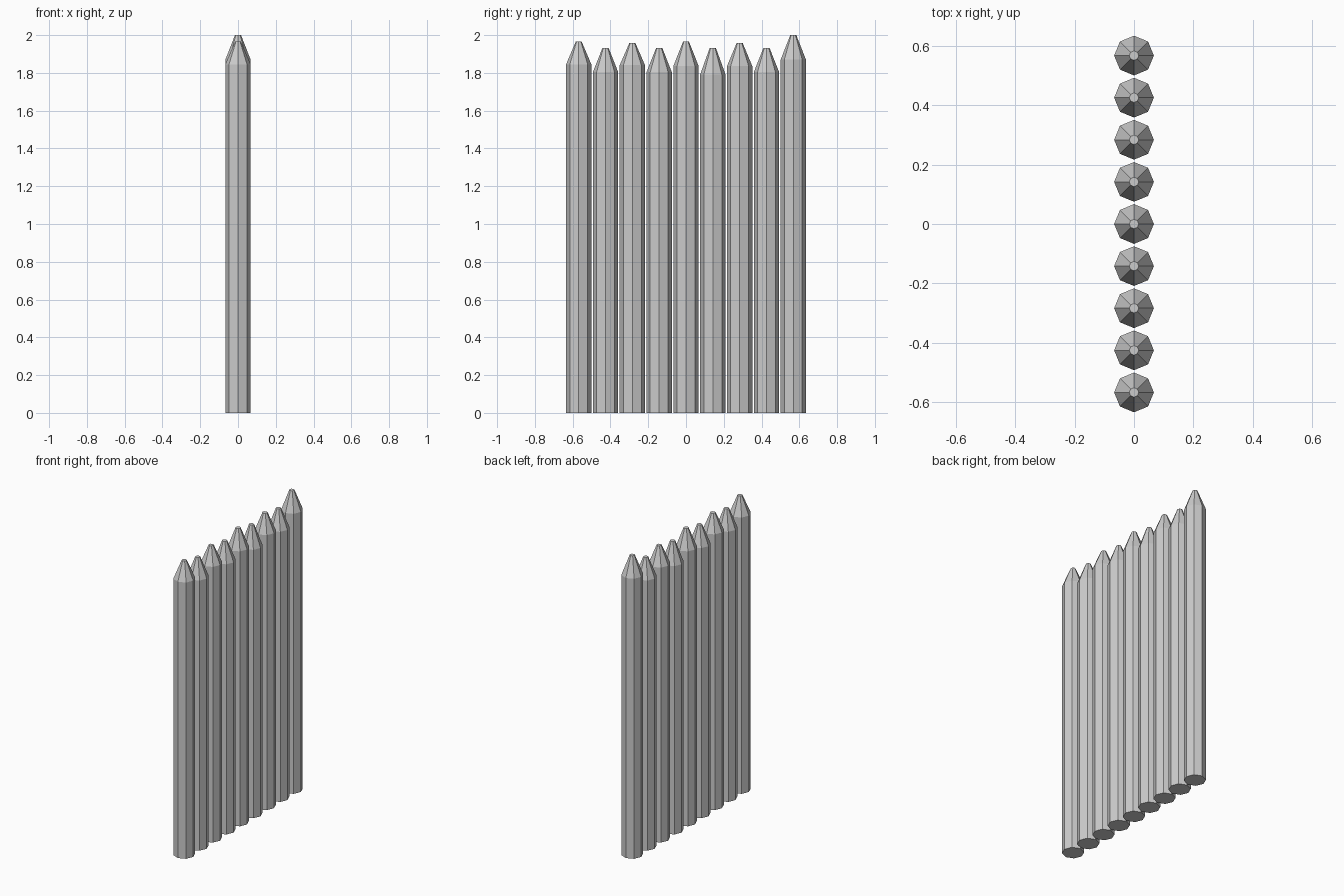
import bpy
import bmesh
import math

cube = bpy.data.objects.get("Cube")
if cube:
    bpy.data.objects.remove(cube, do_unlink=True)

SIDES = 8
RADIUS = 0.067
TIP_RADIUS = 0.016
SPACING = 0.142

# Plain grey used on every stake
grey = bpy.data.materials.new("plain grey")
grey.use_nodes = True
colour = (0.6, 0.6, 0.6, 1)
grey.diffuse_color = colour
grey.node_tree.nodes["Principled BSDF"].inputs["Base Color"].default_value = colour


def make_stake(name, y, shoulder, tip):
    """Eight-sided post with a blunt tapered point."""
    bm = bmesh.new()
    rings = []
    for radius, z in ((RADIUS, 0), (RADIUS, shoulder), (TIP_RADIUS, tip)):
        angles = [math.tau * i / SIDES for i in range(SIDES)]
        rings.append([bm.verts.new((radius * math.cos(a), radius * math.sin(a), z))
                      for a in angles])
    for low, high in zip(rings, rings[1:]):
        for i in range(SIDES):
            j = (i + 1) % SIDES
            bm.faces.new((low[i], low[j], high[j], high[i]))
    bm.faces.new(rings[0][::-1])
    bm.faces.new(rings[-1])
    mesh = bpy.data.meshes.new(name)
    bm.to_mesh(mesh)
    bm.free()
    mesh.materials.append(grey)
    stake = bpy.data.objects.new(name, mesh)
    stake.location.y = y
    bpy.context.collection.objects.link(stake)


# Shoulder and tip heights, front to back
heights = [(1.845, 1.965), (1.804, 1.933), (1.841, 1.958),
           (1.804, 1.933), (1.836, 1.965), (1.792, 1.933),
           (1.836, 1.958), (1.804, 1.933), (1.87, 2.0)]
for n, (shoulder, tip) in enumerate(heights):
    make_stake(f"stake_{n + 1}", (n - 4) * SPACING, shoulder, tip)
